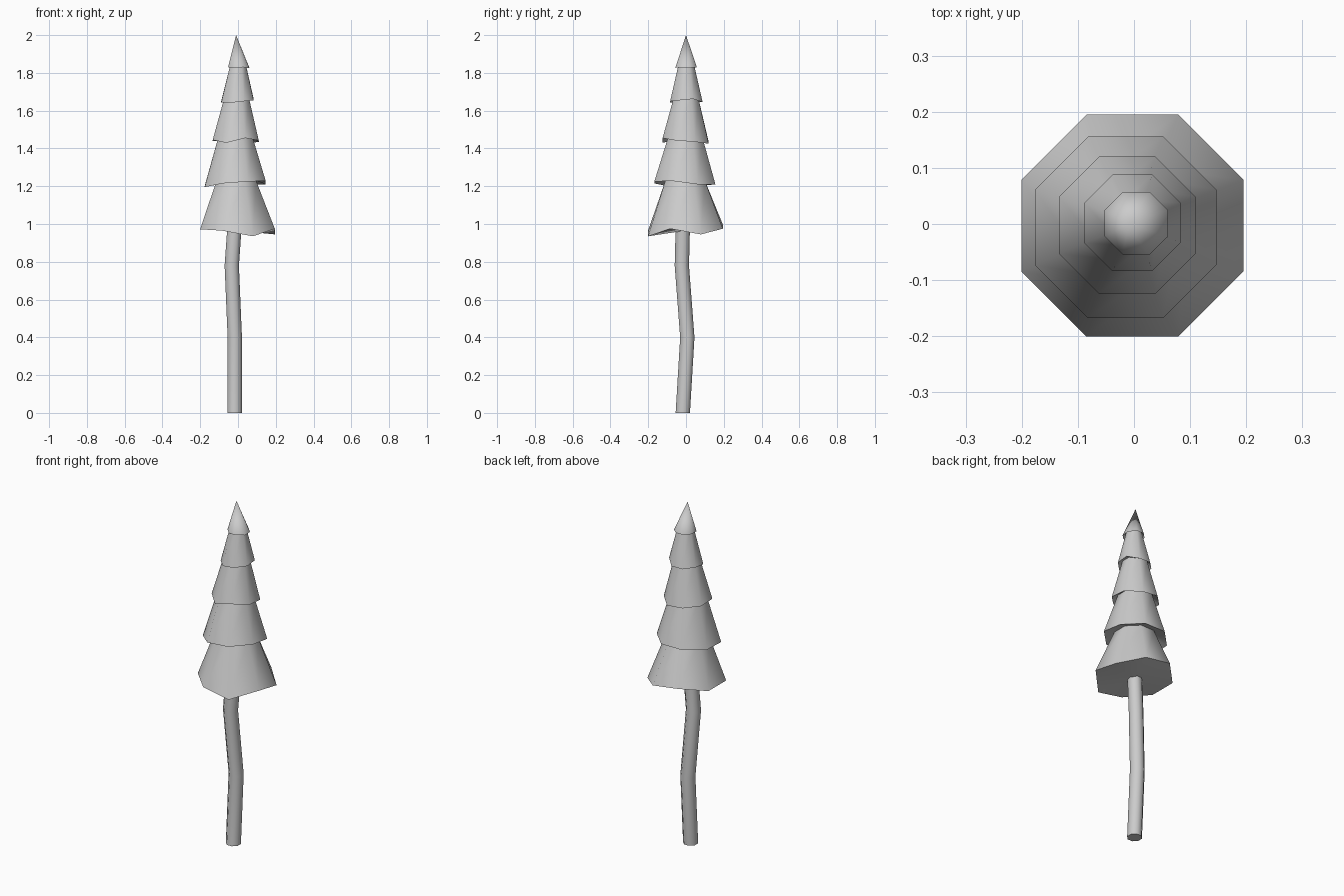
import bpy, bmesh, math

if "Cube" in bpy.data.objects:
    bpy.data.objects.remove(bpy.data.objects["Cube"])

SIDES = 8


def ring(bm, cx, cy, radius, heights):
    """One octagonal ring with an individual height for each corner."""
    pts = []
    for k in range(SIDES):
        a = math.radians(22.5 + 45 * k)
        pts.append(bm.verts.new((cx + radius * math.cos(a),
                                 cy + radius * math.sin(a), heights[k])))
    return pts


def bridge(bm, low, high):
    for k in range(SIDES):
        n = (k + 1) % SIDES
        bm.faces.new((low[k], low[n], high[n], high[k]))


def fan(bm, loop, point):
    tip = bm.verts.new(point)
    for k in range(SIDES):
        bm.faces.new((loop[k], loop[(k + 1) % SIDES], tip))


def finish(bm, name):
    bmesh.ops.recalc_face_normals(bm, faces=bm.faces)
    mesh = bpy.data.meshes.new(name)
    bm.to_mesh(mesh)
    bm.free()
    obj = bpy.data.objects.new(name, mesh)
    bpy.context.collection.objects.link(obj)
    bpy.ops.object.select_all(action='DESELECT')
    obj.select_set(True)
    bpy.context.view_layer.objects.active = obj
    bpy.ops.object.shade_smooth_by_angle(angle=math.radians(60))
    return obj


# Crooked trunk
bm = bmesh.new()
path = [(-0.018, -0.017, 0.0), (-0.017, 0.007, 0.40),
        (-0.033, -0.022, 0.78), (-0.016, -0.016, 1.02)]
rings = [ring(bm, x, y, 0.041, [z] * SIDES) for x, y, z in path]
for a, b in zip(rings, rings[1:]):
    bridge(bm, a, b)
bm.faces.new(rings[0])
bm.faces.new(rings[-1])
finish(bm, "trunk")

# Foliage tiers: centre, skirt radius, neck radius, wavy hem height offsets
tiers = [
    (-0.003, -0.003, 0.214, 0.113, 0.96, (-15, 15, 38, 12, 12, 5, -25, 15)),
    (-0.015, -0.006, 0.175, 0.098, 1.21, (0, 0, 0, -10, -15, 5, 15, 18)),
    (-0.012, -0.002, 0.132, 0.070, 1.44, (-5, -15, -5, 0, 5, -10, 15, 2)),
    (-0.003, 0.002, 0.093, 0.043, 1.65, (12, -5, -5, 0, -8, -8, 0, 5)),
    (0.004, 0.001, 0.061, 0.0, 1.83, (-3, 0, 0, 0, 0, -3, 0, -5)),
]
bm = bmesh.new()
neck = None
for i, (cx, cy, skirt_r, neck_r, z, wave) in enumerate(tiers):
    hem = ring(bm, cx, cy, skirt_r, [z + w / 1000 for w in wave])
    if neck is None:
        fan(bm, hem, (cx, cy, z + 0.005))      # closed underside
    else:
        bridge(bm, neck, hem)                  # overhang under the skirt
    if neck_r:
        nx, ny, nz = tiers[i + 1][0], tiers[i + 1][1], tiers[i + 1][4] + 0.02
        neck = ring(bm, (cx + nx) / 2, (cy + ny) / 2, neck_r, [nz] * SIDES)
        bridge(bm, hem, neck)
    else:
        fan(bm, hem, (-0.01, 0.0, 2.0))        # pointed tip
finish(bm, "foliage")
